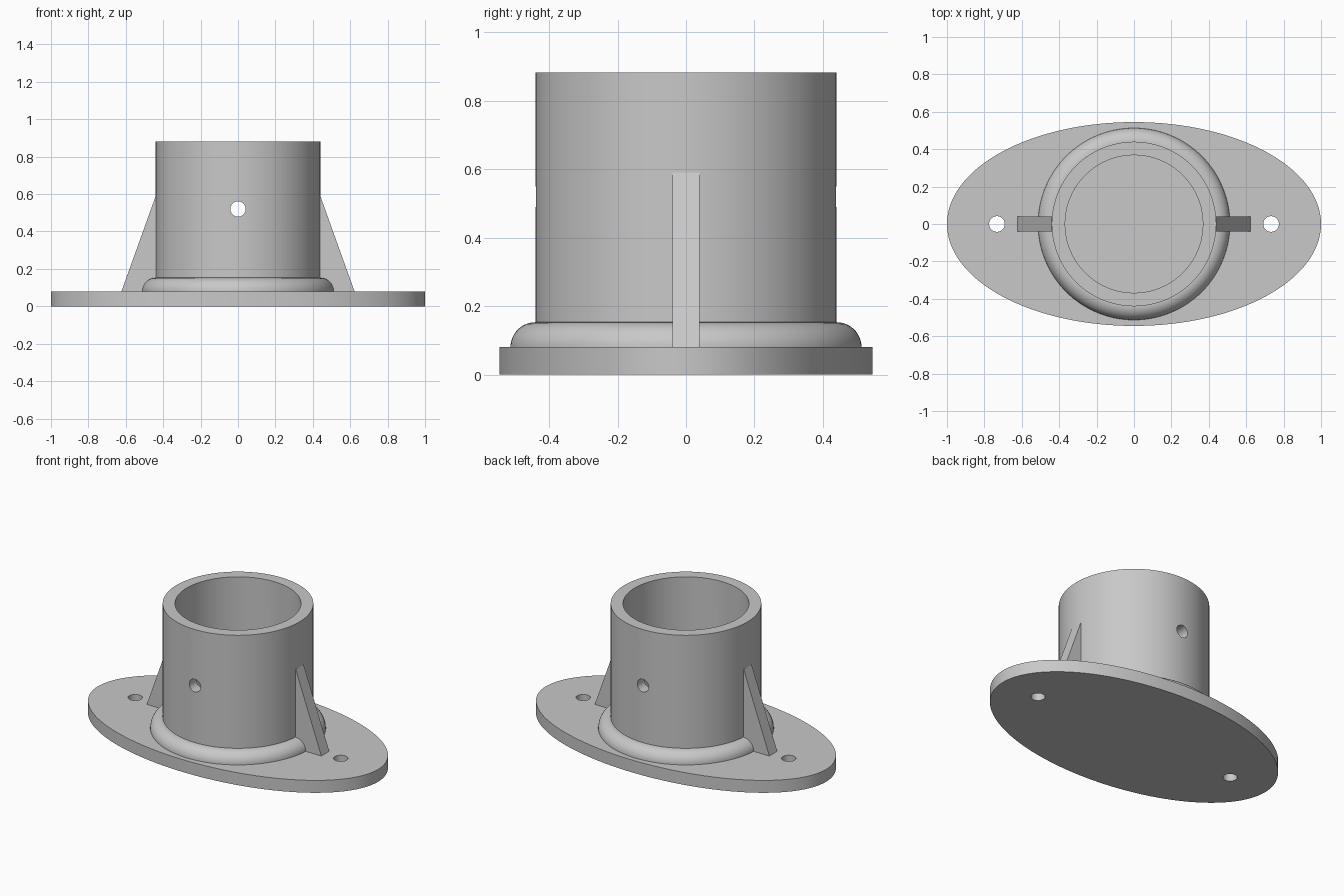
import bpy, bmesh, math

if "Cube" in bpy.data.objects:
    bpy.data.objects.remove(bpy.data.objects["Cube"], do_unlink=True)

SEGMENTS = 128
PLATE_TOP = 0.08
TUBE_R, BORE_R, TUBE_TOP = 0.44, 0.368, 0.882

grey = bpy.data.materials.new("plain_grey")
grey.use_nodes = True
colour = (0.58, 0.58, 0.58, 1)
grey.diffuse_color = colour
grey.node_tree.nodes["Principled BSDF"].inputs["Base Color"].default_value = colour


def add_object(name, bm):
    bmesh.ops.recalc_face_normals(bm, faces=bm.faces)
    mesh = bpy.data.meshes.new(name)
    bm.to_mesh(mesh)
    bm.free()
    mesh.materials.append(grey)
    obj = bpy.data.objects.new(name, mesh)
    bpy.context.collection.objects.link(obj)
    return obj


def select(obj):
    bpy.ops.object.select_all(action='DESELECT')
    obj.select_set(True)
    bpy.context.view_layer.objects.active = obj


def lathe(name, profile):
    """Revolve a closed (radius, height) outline about z."""
    bm = bmesh.new()
    rings = []
    for i in range(SEGMENTS):
        a = math.tau * i / SEGMENTS
        rings.append([bm.verts.new((r * math.cos(a), r * math.sin(a), z)) for r, z in profile])
    count = len(profile)
    for i, ring in enumerate(rings):
        after = rings[(i + 1) % SEGMENTS]
        for j in range(count):
            k = (j + 1) % count
            bm.faces.new((ring[j], after[j], after[k], ring[k]))
    return add_object(name, bm)


def extrude_y(name, outline, half_width):
    """Extrude an (x, z) outline symmetrically along y."""
    bm = bmesh.new()
    face = bm.faces.new([bm.verts.new((x, -half_width, z)) for x, z in outline])
    moved = bmesh.ops.extrude_face_region(bm, geom=[face])["geom"]
    verts = [v for v in moved if isinstance(v, bmesh.types.BMVert)]
    bmesh.ops.translate(bm, verts=verts, vec=(0, 2 * half_width, 0))
    return add_object(name, bm)


def drill(target, radius, location, rotation=(0, 0, 0)):
    """Cut a round through hole, then discard the cutter."""
    bpy.ops.mesh.primitive_cylinder_add(vertices=32, radius=radius, depth=2,
                                        location=location, rotation=rotation)
    cutter = bpy.context.object
    cutter.hide_render = True
    cutter.data.materials.append(grey)
    mod = target.modifiers.new("hole", 'BOOLEAN')
    mod.operation = 'DIFFERENCE'
    mod.solver = 'EXACT'
    mod.object = cutter
    select(target)
    bpy.ops.object.modifier_apply(modifier=mod.name)
    bpy.data.objects.remove(cutter, do_unlink=True)


# Elliptical base plate with two mounting holes
bpy.ops.mesh.primitive_cylinder_add(vertices=SEGMENTS, radius=1, depth=PLATE_TOP,
                                    location=(0, 0, PLATE_TOP / 2))
plate = bpy.context.object
plate.name = "base_plate"
plate.scale.y = 0.545
bpy.ops.object.transform_apply(location=True, rotation=False, scale=True)
plate.data.materials.append(grey)
for side in (-1, 1):
    drill(plate, 0.042, (side * 0.733, 0, 0))

# Open socket tube with a cross hole front to back
tube = lathe("socket_tube", [(TUBE_R, 0.04), (TUBE_R, TUBE_TOP),
                             (BORE_R, TUBE_TOP), (BORE_R, 0.04)])
drill(tube, 0.041, (0, 0, 0.52), (math.pi / 2, 0, 0))

# Rounded collar around the foot of the tube
BEAD = 0.073
arc = [(TUBE_R + BEAD * math.cos(t), PLATE_TOP + BEAD * math.sin(t))
       for t in (math.pi / 2 * i / 12 for i in range(13))]
collar = lathe("foot_collar", [(0.41, 0.05), (TUBE_R + BEAD, 0.05)] + arc
               + [(0.41, PLATE_TOP + BEAD)])

# Triangular side ribs
for side, name in ((1, "left_rib"), (-1, "right_rib")):
    extrude_y(name, [(side * x, z) for x, z in
                     ((0.41, 0.05), (0.623, 0.05), (0.623, PLATE_TOP),
                      (TUBE_R, 0.59), (0.41, 0.59))], 0.04)

for obj in (plate, tube, collar):
    select(obj)
    bpy.ops.object.shade_smooth_by_angle(angle=math.radians(30))
